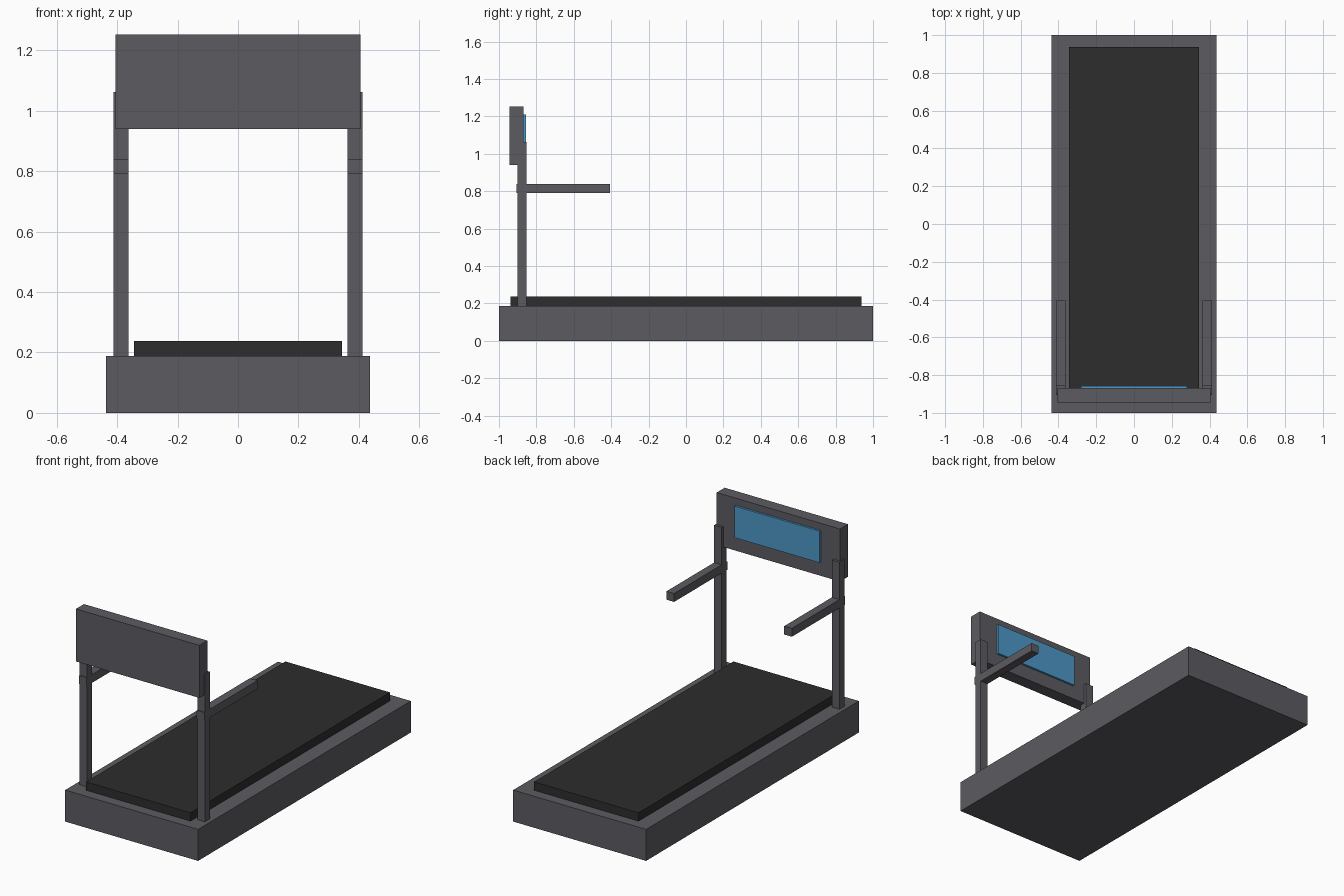
import bpy
import bmesh

if "Cube" in bpy.data.objects:
    bpy.data.objects.remove(bpy.data.objects["Cube"])


def material(name, rgb):
    m = bpy.data.materials.new(name)
    m.diffuse_color = (*rgb, 1.0)
    m.use_nodes = True
    m.node_tree.nodes["Principled BSDF"].inputs["Base Color"].default_value = m.diffuse_color
    return m


grey = material("frame_grey", (0.107, 0.105, 0.120))
black = material("belt_black", (0.026, 0.026, 0.026))
blue = material("screen_blue", (0.075, 0.319, 0.578))


def box(name, mat, x, y, z):
    """Axis-aligned box from (min, max) ranges."""
    bm = bmesh.new()
    bmesh.ops.create_cube(bm, size=1.0)
    for v in bm.verts:
        v.co = [r[0] if c < 0 else r[1] for c, r in zip(v.co, (x, y, z))]
    mesh = bpy.data.meshes.new(name)
    bm.to_mesh(mesh)
    bm.free()
    mesh.materials.append(mat)
    obj = bpy.data.objects.new(name, mesh)
    bpy.context.collection.objects.link(obj)
    return obj


# Deck and running belt
box("base", grey, (-0.4375, 0.4375), (-1.0, 1.0), (0.0, 0.1875))
box("running_belt", black, (-0.344, 0.344), (-0.9375, 0.9375), (0.1875, 0.2375))

# Uprights and handrails on both sides
for side, s in (("left", -1), ("right", 1)):
    x = sorted((s * 0.3625, s * 0.4125))
    box(side + "_upright", grey, x, (-0.90, -0.853), (0.1875, 1.0625))
    box(side + "_handrail", grey, x, (-0.906, -0.406), (0.79, 0.84))

# Console with its display
box("console", grey, (-0.406, 0.406), (-0.9438, -0.8688), (0.9400, 1.2525))
box("screen", blue, (-0.28, 0.28), (-0.8700, -0.8565), (1.0225, 1.21))
